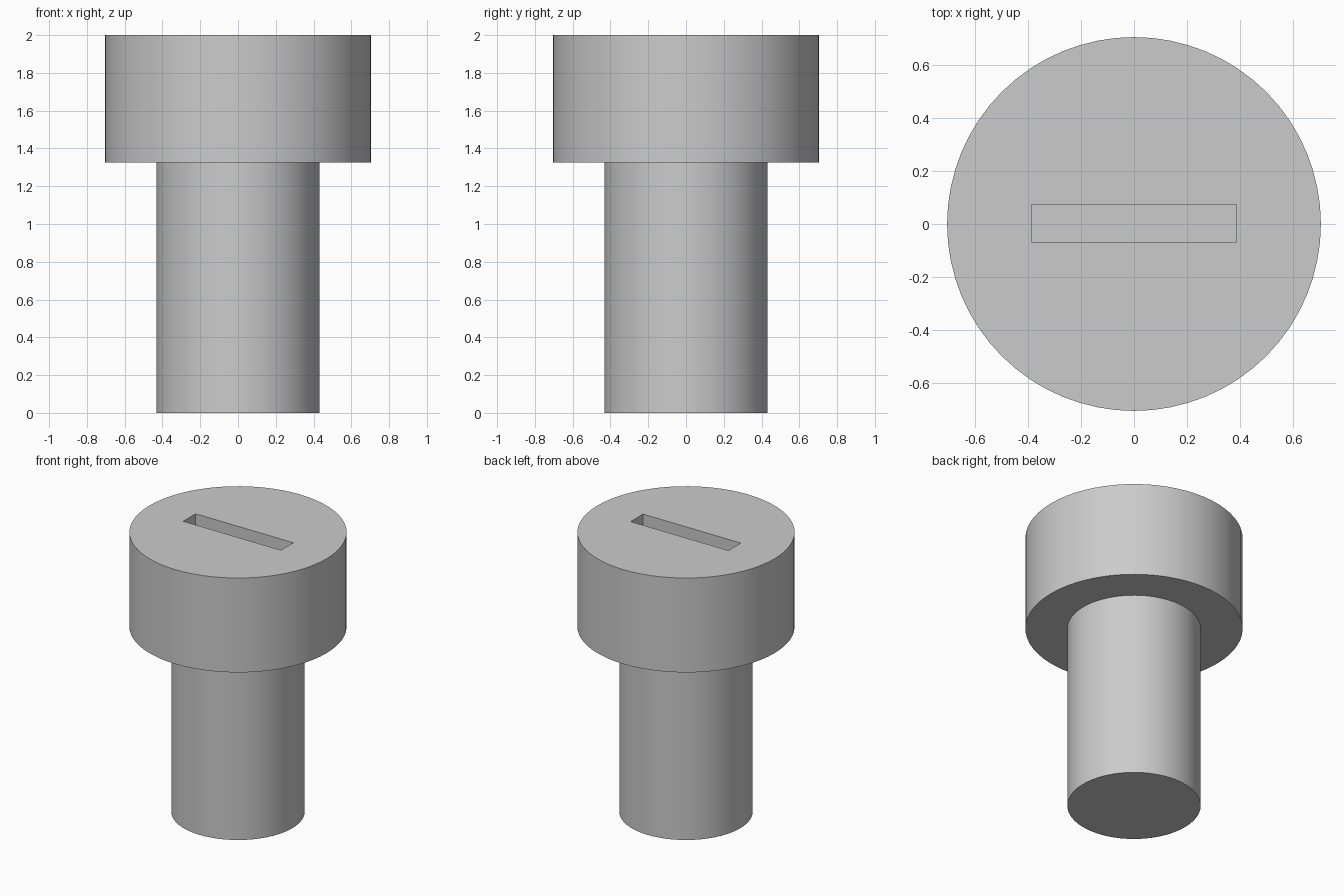
import bpy
import bmesh
import math
from mathutils import Matrix, Vector

cube = bpy.data.objects.get("Cube")
if cube:
    bpy.data.objects.remove(cube, do_unlink=True)

SIDES = 64
HEIGHT = 2.0
HEAD_BASE = 1.325
HEAD_RADIUS = 0.704
SHAFT_RADIUS = 0.432
SLOT_SIZE = Vector((0.774, 0.14, 0.25))

grey = bpy.data.materials.new("plain grey")
grey.use_nodes = True
grey.diffuse_color = (0.6, 0.6, 0.6, 1)
grey.node_tree.nodes["Principled BSDF"].inputs["Base Color"].default_value = (0.6, 0.6, 0.6, 1)


def make_object(name, bm):
    mesh = bpy.data.meshes.new(name)
    bmesh.ops.recalc_face_normals(bm, faces=bm.faces)
    bm.to_mesh(mesh)
    bm.free()
    mesh.materials.append(grey)
    obj = bpy.data.objects.new(name, mesh)
    bpy.context.collection.objects.link(obj)
    return obj


# Screw body: stepped profile turned around the z axis
profile = [(0, 0), (SHAFT_RADIUS, 0), (SHAFT_RADIUS, HEAD_BASE),
           (HEAD_RADIUS, HEAD_BASE), (HEAD_RADIUS, HEIGHT), (0, HEIGHT)]
bm = bmesh.new()
verts = [bm.verts.new((r, 0, z)) for r, z in profile]
edges = [bm.edges.new(pair) for pair in zip(verts, verts[1:])]
bmesh.ops.spin(bm, geom=verts + edges, cent=(0, 0, 0), axis=(0, 0, 1),
               angle=math.tau, steps=SIDES)
bmesh.ops.remove_doubles(bm, verts=bm.verts, dist=0.0001)
bmesh.ops.dissolve_limit(bm, angle_limit=0.01, verts=bm.verts, edges=bm.edges)
screw = make_object("slotted_screw", bm)

# Driver slot: a box straddling the top face
bm = bmesh.new()
box = Vector((SLOT_SIZE.x, SLOT_SIZE.y, SLOT_SIZE.z * 2))
bmesh.ops.create_cube(bm, size=1, matrix=Matrix.Translation((0, 0.003, HEIGHT)) @ Matrix.Diagonal(box).to_4x4())
cutter = make_object("slot_cutter", bm)
cutter.hide_render = True

cut = screw.modifiers.new("slot", "BOOLEAN")
cut.operation = "DIFFERENCE"
cut.solver = "EXACT"
cut.object = cutter

# Apply the cut and shade the round walls smooth
bpy.ops.object.select_all(action="DESELECT")
bpy.context.view_layer.objects.active = screw
screw.select_set(True)
bpy.ops.object.modifier_apply(modifier=cut.name)
bpy.data.objects.remove(cutter, do_unlink=True)
bpy.ops.object.shade_smooth_by_angle(angle=math.radians(30))
